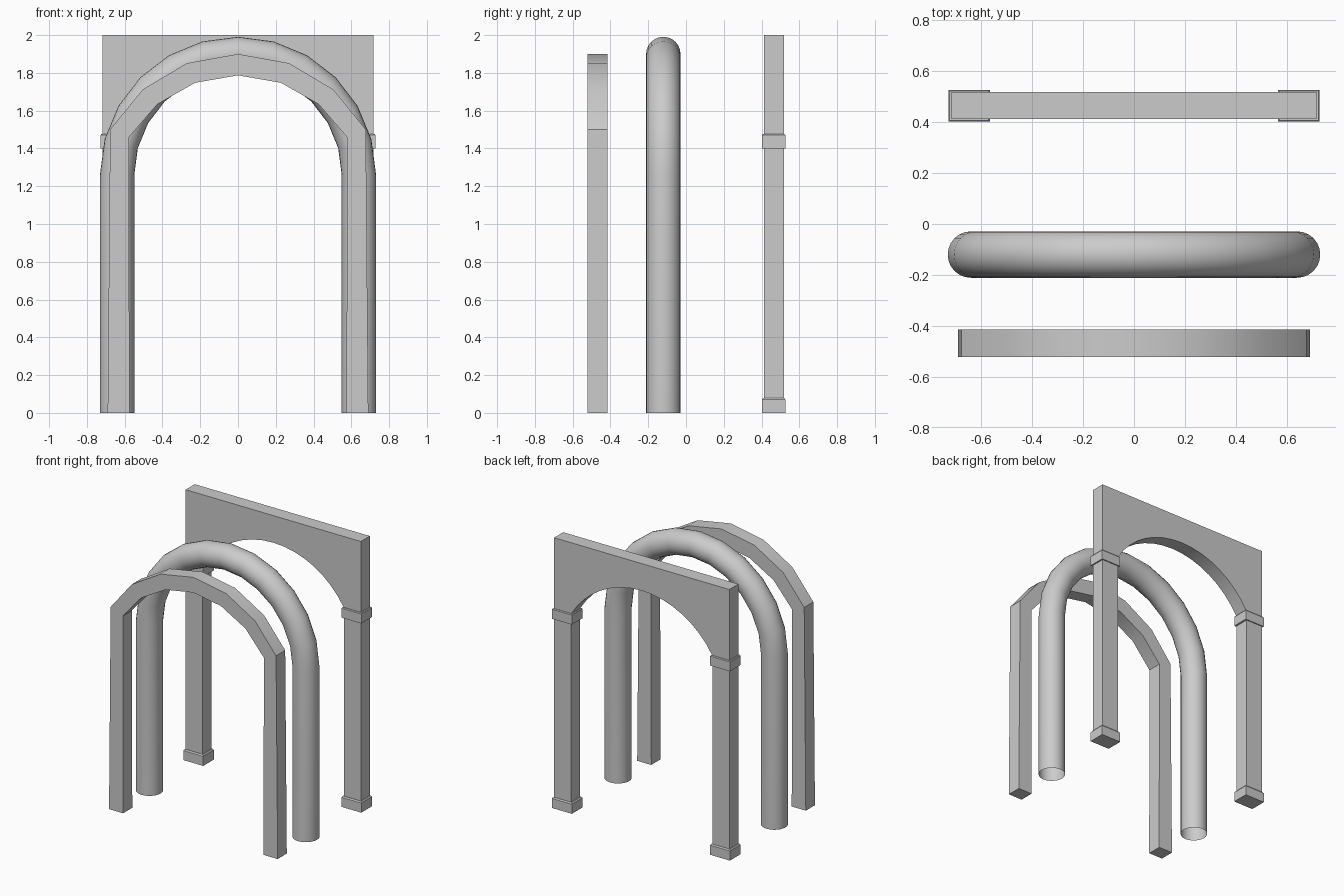
import bpy, bmesh
from math import sin, cos, pi, radians
from mathutils import Vector

if "Cube" in bpy.data.objects:
    bpy.data.objects.remove(bpy.data.objects["Cube"])


def finish(name, bm, smooth=None):
    bmesh.ops.recalc_face_normals(bm, faces=bm.faces)
    me = bpy.data.meshes.new(name)
    bm.to_mesh(me)
    bm.free()
    ob = bpy.data.objects.new(name, me)
    bpy.context.collection.objects.link(ob)
    if smooth:
        bpy.ops.object.select_all(action='DESELECT')
        ob.select_set(True)
        bpy.context.view_layer.objects.active = ob
        bpy.ops.object.shade_smooth_by_angle(angle=radians(smooth))
    return ob


def strip(name, outer, inner, y0, y1, smooth=None):
    """Solid band between two matching xz outlines."""
    bm = bmesh.new()
    rings = []
    for (ax, az), (bx, bz) in zip(outer, inner):
        rings.append([bm.verts.new(p) for p in
                      ((ax, y0, az), (ax, y1, az), (bx, y1, bz), (bx, y0, bz))])
    for a, b in zip(rings, rings[1:]):
        for i in range(4):
            j = (i + 1) % 4
            bm.faces.new((a[i], a[j], b[j], b[i]))
    bm.faces.new(rings[0])
    bm.faces.new(rings[-1])
    return finish(name, bm, smooth)


def arc(hw, spring, top, n):
    """Circular arc points from -hw to hw."""
    rise = top - spring
    r = (hw * hw + rise * rise) / (2 * rise)
    c = top - r
    half = pi / 2 - Vector((hw, spring - c)).angle(Vector((1, 0)))
    return [(r * sin(half * (2 * i / n - 1)), c + r * cos(half * (2 * i / n - 1)))
            for i in range(n + 1)]


def box(name, x0, x1, y0, y1, z0, z1, lip=0):
    bm = bmesh.new()
    bmesh.ops.create_cube(bm, size=1)
    for v in bm.verts:
        top = v.co.z > 0
        d = lip if top else 0
        v.co = ((x1 if v.co.x > 0 else x0), (y1 if v.co.y > 0 else y0), z1 - d if top else z0)
    if lip:
        face = max(bm.faces, key=lambda f: f.calc_center_median().z)
        bmesh.ops.inset_region(bm, faces=[face], thickness=lip, depth=lip)
    return finish(name, bm)


# Flat segmental arch at the front
outer = [(-.69, 0)] + arc(.677, 1.5, 1.9, 6) + [(.69, 0)]
inner = [(-.575, 0)] + arc(.577, 1.46, 1.787, 6) + [(.575, 0)]
strip("flat_arch", outer, inner, -.522, -.415, 30)

# Round tube arch in the middle
R, r, spring, segs, sides = .64, .091, 1.26, 12, 24
path = [(-R, 0, pi)]
path += [(R * cos(t), spring + R * sin(t), t)
         for t in (pi * (1 - i / segs) for i in range(segs + 1))]
path += [(R, 0, 0)]
bm = bmesh.new()
rings = []
for x, z, t in path:
    rings.append([bm.verts.new((x + r * cos(a) * cos(t), -.12 + r * sin(a),
                                z + r * cos(a) * sin(t)))
                  for a in (2 * pi * k / sides for k in range(sides))])
for a, b in zip(rings, rings[1:]):
    for k in range(sides):
        j = (k + 1) % sides
        bm.faces.new((a[k], a[j], b[j], b[k]))
finish("tube_arch", bm, 40)

# Panel with arched opening at the back
low = arc(.577, 1.475, 1.80, 16)
low = [(-.717, 1.475)] + low + [(.717, 1.475)]
high = [(x, 2) for x, z in low]
strip("arch_panel", high, low, .412, .518, 30)

# Pillars with bases and capitals
for s, side in ((-1, "left"), (1, "right")):
    def part(name, a, b, *rest):
        x0, x1 = sorted((s * a, s * b))
        box(f"{side}_{name}", x0, x1, *rest)
    part("pillar", .58, .717, .412, .518, 0, 1.475)
    part("base", .566, .728, .402, .526, 0, .08, .009)
    part("capital", .566, .728, .402, .526, 1.4, 1.476, .006)
